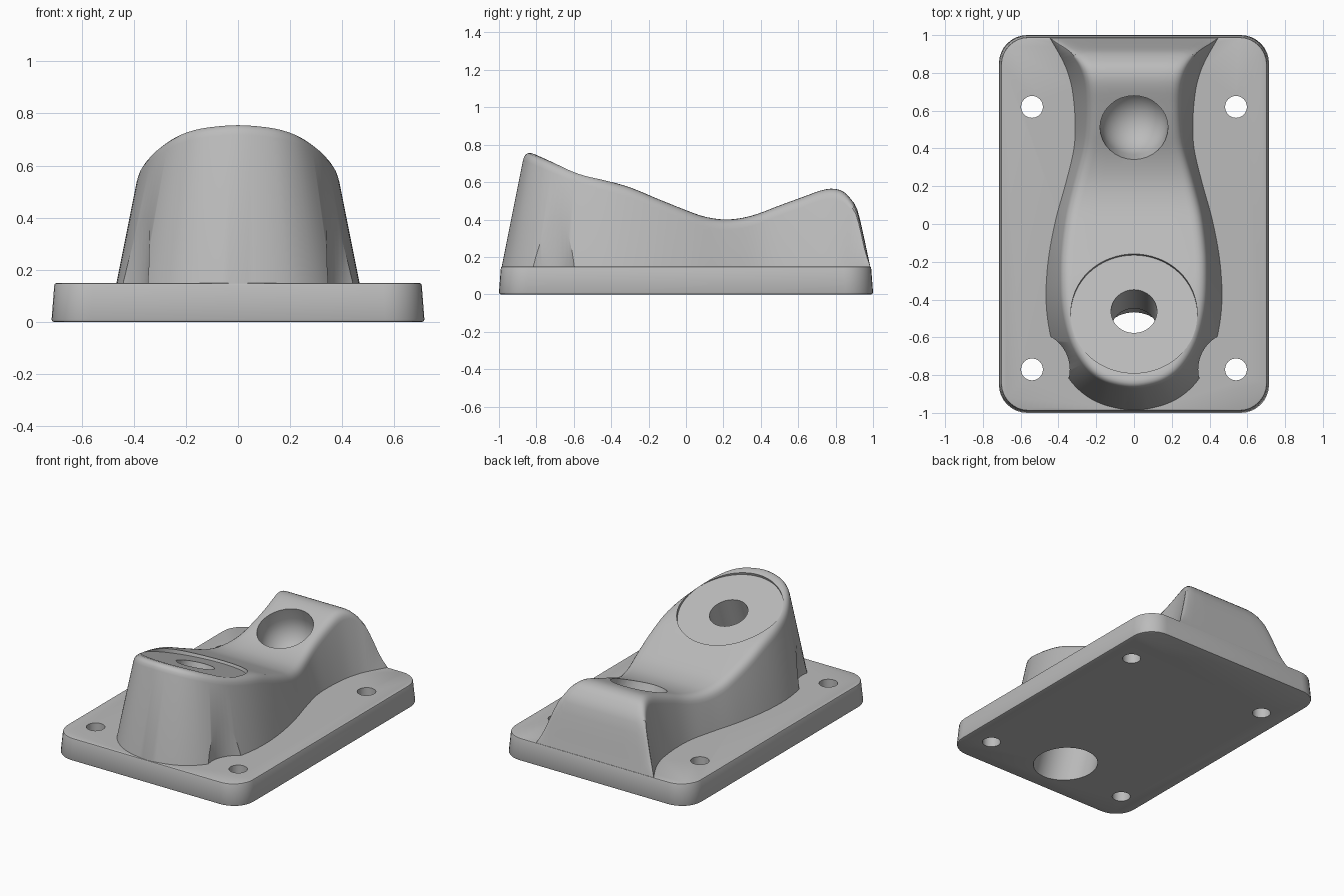
import bpy, bmesh, math
from mathutils import Vector, Matrix

cube = bpy.data.objects.get("Cube")
if cube:
    bpy.data.objects.remove(cube, do_unlink=True)

grey = bpy.data.materials.new("plain_grey")
grey.use_nodes = True
COLOUR = (0.5, 0.5, 0.5, 1)
grey.diffuse_color = COLOUR
grey.node_tree.nodes["Principled BSDF"].inputs["Base Color"].default_value = COLOUR

PLATE_TOP, DRAFT, FILLET = 0.15, 0.2, 0.055


def finish(bm, name):
    bmesh.ops.recalc_face_normals(bm, faces=bm.faces)
    mesh = bpy.data.meshes.new(name)
    bm.to_mesh(mesh)
    bm.free()
    mesh.materials.append(grey)
    obj = bpy.data.objects.new(name, mesh)
    bpy.context.collection.objects.link(obj)
    return obj


def boolean(target, tool, operation):
    mod = target.modifiers.new("boolean", "BOOLEAN")
    mod.operation, mod.solver, mod.object = operation, "EXACT", tool
    bpy.context.view_layer.objects.active = target
    bpy.ops.object.modifier_apply(modifier=mod.name)
    bpy.data.objects.remove(tool, do_unlink=True)


def cylinder(name, radius, start, axis, length, sides=32):
    """Cylinder from start along axis."""
    axis = Vector(axis).normalized()
    bm = bmesh.new()
    bmesh.ops.create_cone(bm, cap_ends=True, segments=sides, radius1=radius,
                          radius2=radius, depth=length)
    turn = Vector((0, 0, 1)).rotation_difference(axis).to_matrix().to_4x4()
    bm.transform(Matrix.Translation(Vector(start) + axis * length / 2) @ turn)
    return finish(bm, name)


# Side profile of the body: height along y
PROFILE = [(-1.0, .84), (-.8, .745), (-.6, .66), (-.45, .615), (-.3, .572), (-.15, .51),
           (0, .45), (.1, .415), (.22, .40), (.35, .42), (.5, .475), (.65, .53),
           (.72, .555), (.78, .565), (.84, .55), (.885, .505), (.92, .44),
           (.985, .15), (1.1, -.35)]


def height(y):
    p = PROFILE
    y = max(p[0][0], min(p[-1][0], y))
    i = max(k for k in range(len(p) - 1) if p[k][0] <= y)

    def slope(k):
        a, b = p[max(k - 1, 0)], p[min(k + 1, len(p) - 1)]
        return (b[1] - a[1]) / (b[0] - a[0])
    (y0, z0), (y1, z1) = p[i], p[i + 1]
    w = y1 - y0
    t = (y - y0) / w
    return ((2*t**3 - 3*t*t + 1) * z0 + (t**3 - 2*t*t + t) * w * slope(i)
            + (3*t*t - 2*t**3) * z1 + (t**3 - t*t) * w * slope(i + 1))


# Half outline of the body where it meets the plate, front tip to back corner
OUTLINE = [Vector(p) for p in [
    (0, -.985), (.17, -.953), (.29, -.88), (.375, -.77), (.435, -.62), (.465, -.42),
    (.455, -.2), (.415, .02), (.36, .22), (.318, .4), (.312, .55), (.325, .7),
    (.35, .8), (.385, .88), (.445, .985)]]


def outline_stations(steps=5):
    pts = [Vector((-OUTLINE[1].x, OUTLINE[1].y))] + OUTLINE
    pts.append(2 * pts[-1] - pts[-2])
    out = []
    for i in range(1, len(pts) - 2):
        a, b, c, d = pts[i - 1:i + 3]
        last = i == len(pts) - 3
        for s in range(steps + last):
            t = s / steps
            pos = .5 * (2*b + (c - a)*t + (2*a - 5*b + 4*c - d)*t*t + (3*b - a - 3*c + d)*t**3)
            tan = (c - a) + 2*(2*a - 5*b + 4*c - d)*t + 3*(3*b - a - 3*c + d)*t*t
            tan.normalize()
            out.append((pos, Vector((tan.y, -tan.x))))
    return out


def half_section(pos, normal):
    """Points up the drafted wall and round the top fillet."""
    def wall(z):
        q = pos - normal * DRAFT * (z - PLATE_TOP)
        return Vector((q.x, q.y, z))
    low, high = PLATE_TOP, 1.0
    for _ in range(40):
        mid = (low + high) / 2
        if mid < height(wall(mid).y):
            low = mid
        else:
            high = mid
    r = min(FILLET, (low - PLATE_TOP) * .5)
    corner, start = wall(low), wall(low - r)
    q = corner.xy - normal * r
    end = Vector((max(q.x, 0), q.y, height(q.y)))
    pts = [Vector((pos.x, pos.y, .05)), wall(PLATE_TOP)]
    for k in range(6):
        t = k / 5
        pts.append(start * (1 - t)**2 + corner * 2*t*(1 - t) + end * t*t)
    return pts


# Body: sections swept from front to back
bm = bmesh.new()
rows = []
for pos, normal in outline_stations():
    right = half_section(pos, normal)
    left = [Vector((-p.x, p.y, p.z)) for p in reversed(right)]
    middle = [right[-1].lerp(left[0], k / 6) for k in range(1, 6)]
    rows.append([bm.verts.new(p) for p in right + middle + left])
for a, b in zip(rows, rows[1:]):
    for k in range(len(a)):
        m = (k + 1) % len(a)
        bm.faces.new((a[k], a[m], b[m], b[k]))
bmesh.ops.remove_doubles(bm, verts=bm.verts, dist=1e-4)
bmesh.ops.holes_fill(bm, edges=[e for e in bm.edges if e.is_boundary], sides=0)
body = finish(bm, "body")

# Clearance scallops beside the front screw holes
for side in (-1, 1):
    boolean(body, cylinder("scallop", .2, (side * .54, -.77, -.1), (0, 0, 1), 1.2, 40),
            "DIFFERENCE")

# Base plate: rounded, slightly tapered slab
bm = bmesh.new()
bmesh.ops.create_cube(bm, size=1, matrix=Matrix.Translation((0, 0, PLATE_TOP / 2))
                      @ Matrix.Diagonal((1.43, 2, PLATE_TOP, 1)))
upright = [e for e in bm.edges if abs(e.verts[0].co.z - e.verts[1].co.z) > .1]
bmesh.ops.bevel(bm, geom=upright, offset=.15, segments=8, profile=.5, affect="EDGES")
for v in bm.verts:
    if v.co.z > .1:
        v.co.x *= .986
        v.co.y *= .99
rims = [e for e in bm.edges if abs(e.verts[0].co.z - e.verts[1].co.z) < .01]
bmesh.ops.bevel(bm, geom=rims, offset=.01, segments=2, profile=.5, affect="EDGES")
mount = finish(bm, "mount")
boolean(mount, body, "UNION")

# Four screw holes
for x in (-.54, .54):
    for y in (-.77, .62):
        boolean(mount, cylinder("screw_hole", .058, (x, y, -.1), (0, 0, 1), .4, 24), "DIFFERENCE")

# Shallow round seat on the front slope, with a tilted stepped bore
tilt = Vector((0, .36, 1)).normalized()
seat = Vector((0, -.48, .61))
boolean(mount, cylinder("seat", .335, seat, tilt, .3, 64), "DIFFERENCE")
bore = Vector((0, -.46, .61))
boolean(mount, cylinder("bore", .122, bore - tilt * .8, tilt, 1.1), "DIFFERENCE")
boolean(mount, cylinder("counterbore", .2, bore - tilt * .9, tilt, .6), "DIFFERENCE")

# Ball-ended pocket on the rear slope
lean = Vector((0, -.36, 1)).normalized()
ball = Vector((0, .51, .48)) - lean * .08
bm = bmesh.new()
bmesh.ops.create_uvsphere(bm, u_segments=32, v_segments=16, radius=.18)
long_half = [v for v in bm.verts if v.co.z > .001]
for v in long_half:
    ring = Vector((v.co.x, v.co.y, 0))
    if ring.length > .01:
        ring = ring.normalized() * .18
    v.co = ring + Vector((0, 0, .1 + v.co.z))
turn = Vector((0, 0, 1)).rotation_difference(lean).to_matrix().to_4x4()
bm.transform(Matrix.Translation(ball) @ turn)
boolean(mount, finish(bm, "ball_pocket"), "DIFFERENCE")

# Smooth shading with crisp edges
bpy.ops.object.select_all(action="DESELECT")
mount.select_set(True)
bpy.context.view_layer.objects.active = mount
bpy.ops.object.shade_smooth_by_angle(angle=math.radians(30))
